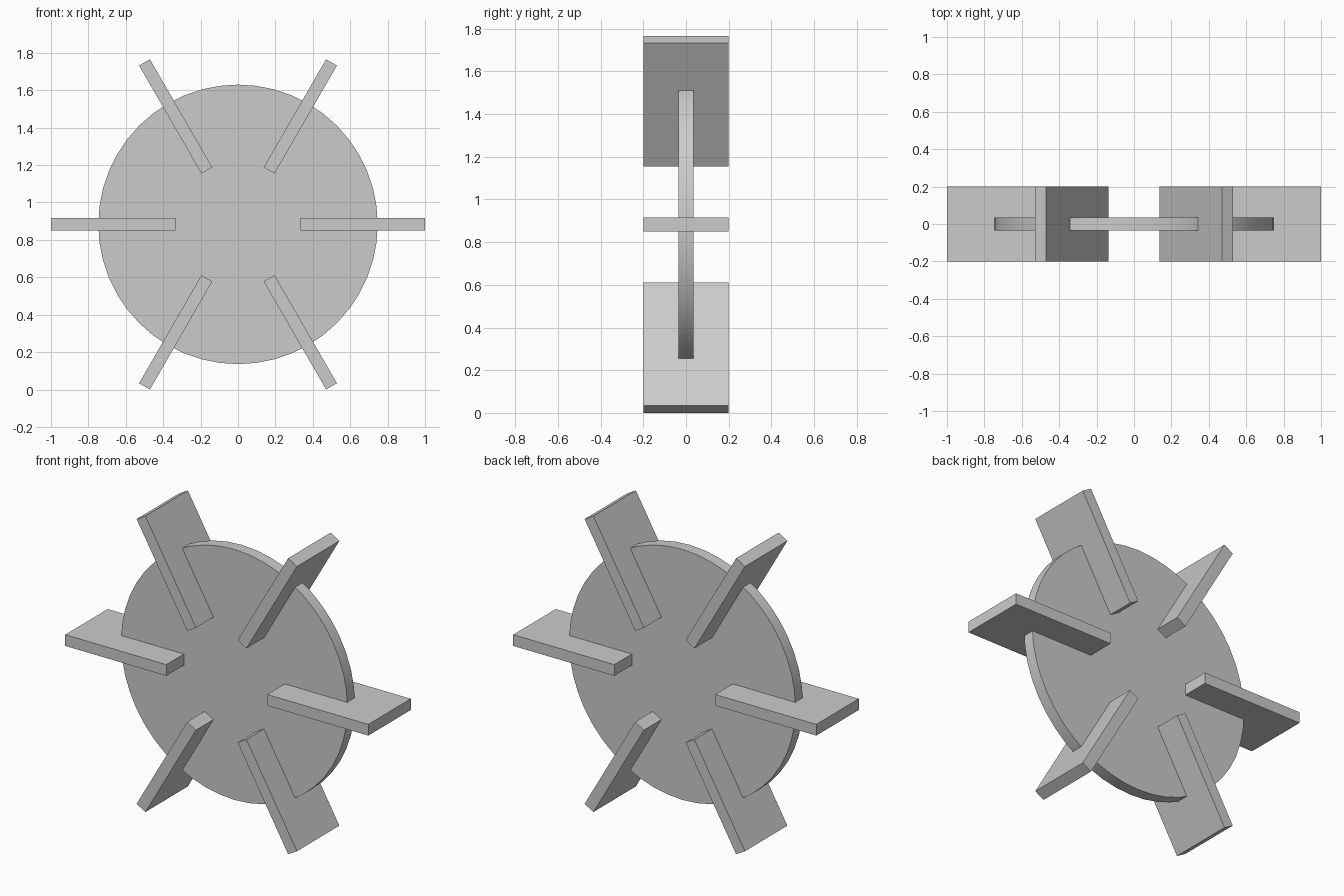
import bpy
import math
from mathutils import Matrix

default = bpy.data.objects.get("Cube")
if default:
    bpy.data.objects.remove(default, do_unlink=True)

CENTRE_Z = 0.883
BLADES = 6
INNER, OUTER = 0.333, 1.0
THICK, WIDTH = 0.067, 0.4

grey = bpy.data.materials.new("plain grey")
grey.use_nodes = True
colour = (0.6, 0.6, 0.6, 1)
grey.diffuse_color = colour
grey.node_tree.nodes["Principled BSDF"].inputs["Base Color"].default_value = colour

# Upright wheel disc with a smooth rim
bpy.ops.mesh.primitive_cylinder_add(
    vertices=48, radius=0.747, depth=0.07,
    location=(0, 0, CENTRE_Z), rotation=(math.pi / 2, 0, 0))
disc = bpy.context.object
disc.name = "wheel_disc"
disc.data.materials.append(grey)
bpy.ops.object.shade_smooth_by_angle(angle=math.radians(30))

# Flat paddles radiating through the disc
for i in range(BLADES):
    bpy.ops.mesh.primitive_cube_add(size=1)
    paddle = bpy.context.object
    paddle.name = f"paddle_{i + 1}"
    paddle.data.transform(
        Matrix.Translation(((INNER + OUTER) / 2, 0, 0))
        @ Matrix.Diagonal((OUTER - INNER, WIDTH, THICK, 1)))
    paddle.location.z = CENTRE_Z
    paddle.rotation_euler.y = i * math.tau / BLADES
    paddle.data.materials.append(grey)
